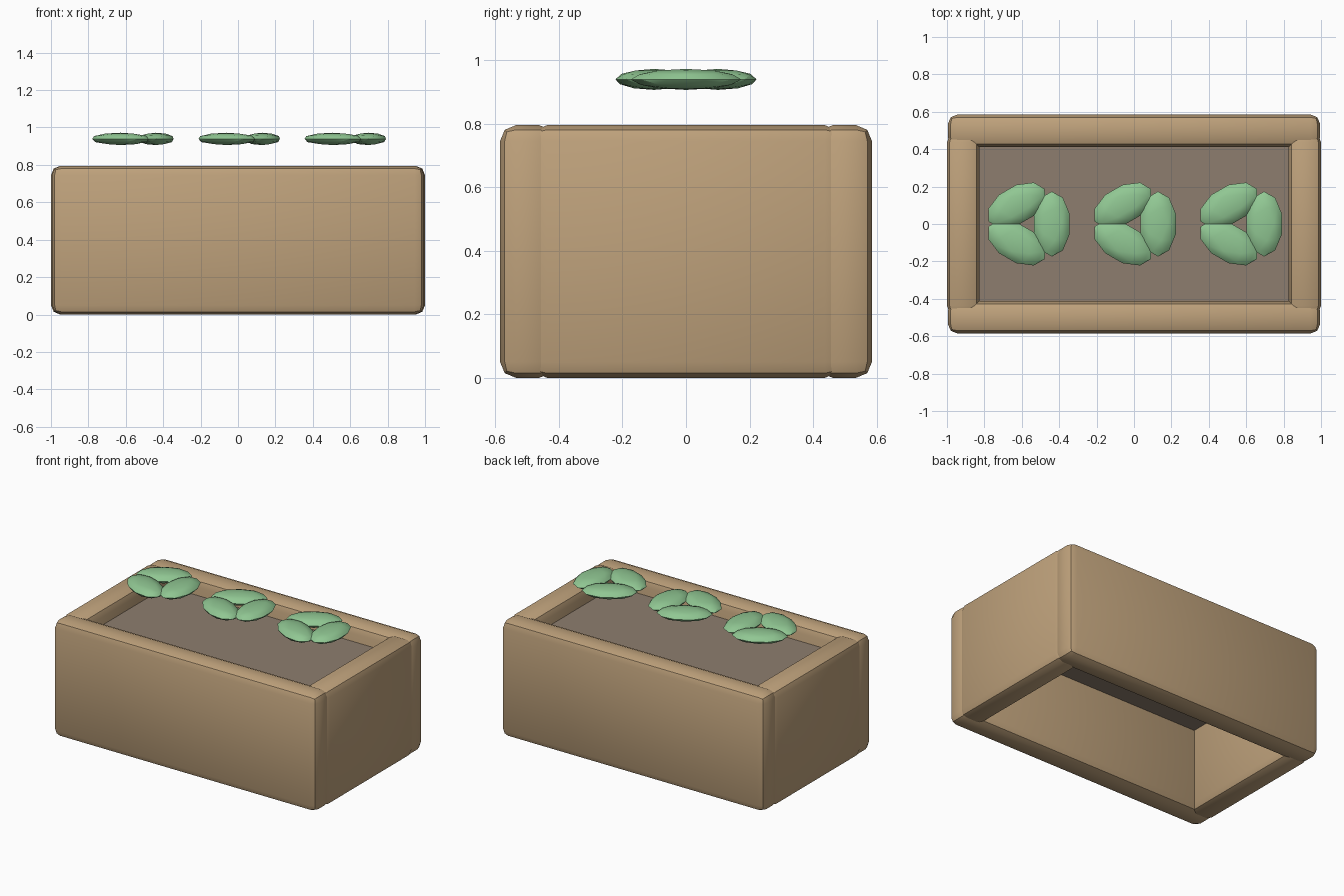
import bpy
import math
from mathutils import Vector

cube = bpy.data.objects.get("Cube")
if cube:
    bpy.data.objects.remove(cube, do_unlink=True)


def material(name, rgb):
    mat = bpy.data.materials.new(name)
    mat.use_nodes = True
    mat.diffuse_color = (*rgb, 1)
    bsdf = next(n for n in mat.node_tree.nodes if n.type == "BSDF_PRINCIPLED")
    bsdf.inputs["Base Color"].default_value = (*rgb, 1)
    bsdf.inputs["Roughness"].default_value = 0.8
    return mat


wood = material("tan wood", (0.52, 0.36, 0.20))
earth = material("brown soil", (0.27, 0.207, 0.157))
green = material("leaf green", (0.28, 0.57, 0.29))


def box(name, low, high, mat, bevel=0):
    low, high = Vector(low), Vector(high)
    bpy.ops.mesh.primitive_cube_add(size=1, location=(low + high) / 2)
    ob = bpy.context.object
    ob.name = name
    ob.scale = high - low
    bpy.ops.object.transform_apply(location=False, rotation=False, scale=True)
    ob.data.materials.append(mat)
    if bevel:
        mod = ob.modifiers.new("rounded edges", "BEVEL")
        mod.width = bevel
        mod.segments = 2
        bpy.ops.object.modifier_apply(modifier=mod.name)
        bpy.ops.object.shade_smooth_by_angle(angle=math.radians(30))
    return ob


# Planter walls: long front and back, short ends slotted between them
HEIGHT, INNER_X, INNER_Y = 0.795, 0.827, 0.412
box("front_wall", (-0.995, -0.585, 0), (0.995, -INNER_Y, HEIGHT), wood, 0.05)
box("back_wall", (-0.995, INNER_Y, 0), (0.995, 0.585, HEIGHT), wood, 0.05)
box("right_wall", (-1, -0.487, 0), (-INNER_X, 0.487, HEIGHT), wood, 0.05)
box("left_wall", (INNER_X, -0.487, 0), (1, 0.487, HEIGHT), wood, 0.05)

# Soil slab held inside the walls, open underneath
box("soil", (-0.85, -0.44, 0.56), (0.85, 0.44, 0.69), earth)

# Three sprouts, each a ring of three flattened leaves
for plant, x in enumerate((-0.565, 0.003, 0.57), 1):
    for leaf in range(3):
        angle = leaf * math.tau / 3
        spot = (x + 0.126 * math.cos(angle), 0.116 * math.sin(angle), 0.939)
        bpy.ops.mesh.primitive_ico_sphere_add(
            subdivisions=2, radius=1, location=spot, rotation=(0, 0, angle))
        ob = bpy.context.object
        ob.name = f"sprout_{plant}_leaf_{leaf + 1}"
        ob.scale = (0.1, 0.174, 0.033)
        bpy.ops.object.transform_apply(location=False, rotation=False, scale=True)
        ob.data.materials.append(green)
        bpy.ops.object.shade_smooth_by_angle(angle=math.radians(30))
